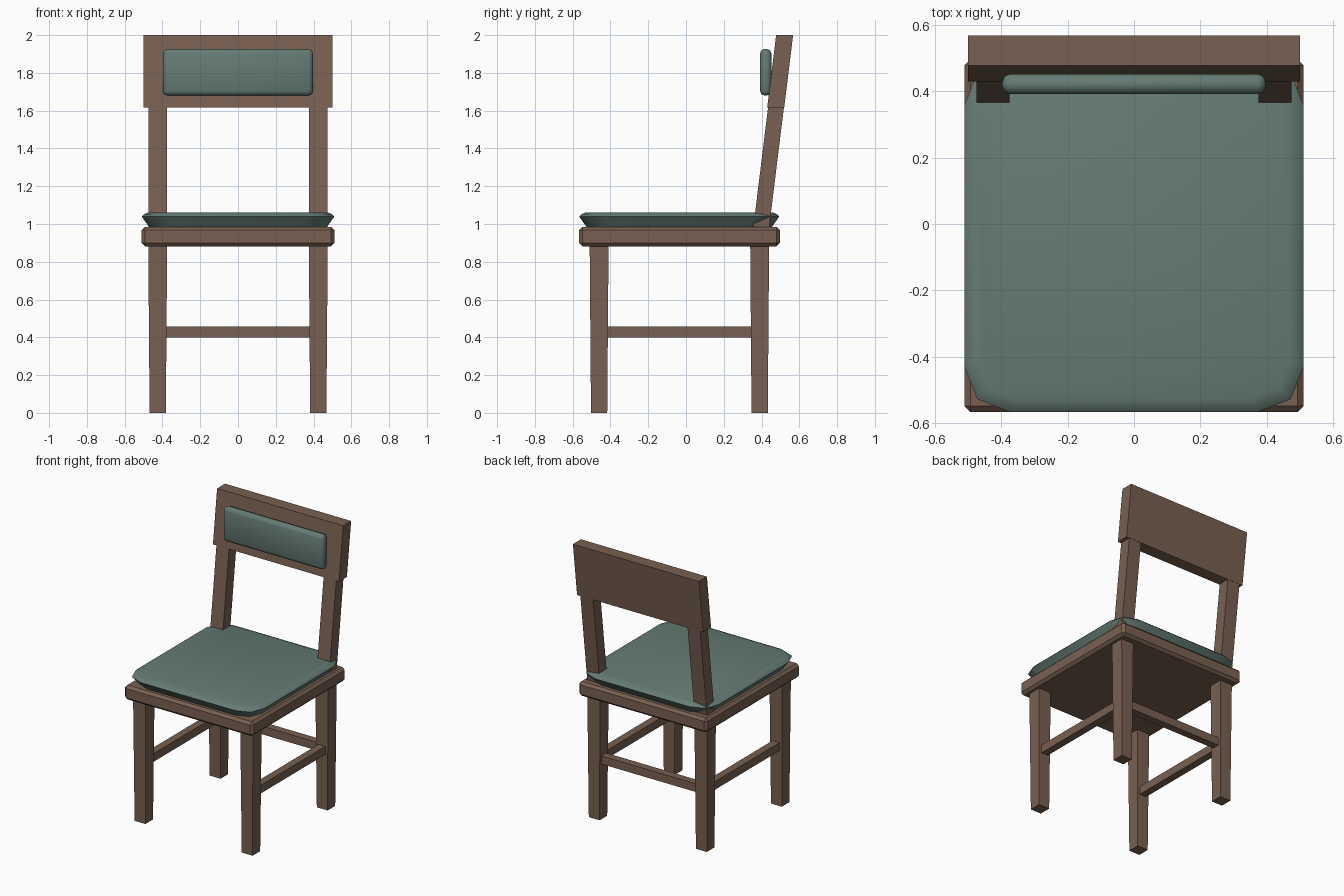
import bpy, bmesh

cube = bpy.data.objects.get("Cube")
if cube:
    bpy.data.objects.remove(cube, do_unlink=True)


def material(name, rgb):
    mat = bpy.data.materials.new(name)
    mat.use_nodes = True
    mat.diffuse_color = (*rgb, 1)
    mat.node_tree.nodes["Principled BSDF"].inputs["Base Color"].default_value = (*rgb, 1)
    return mat


WOOD = material("brown wood", (0.19, 0.118, 0.083))
FABRIC = material("green fabric", (0.13, 0.2, 0.172))


def finish(name, bm, mat, smooth=False):
    bmesh.ops.recalc_face_normals(bm, faces=bm.faces)
    for f in bm.faces:
        f.smooth = smooth
    mesh = bpy.data.meshes.new(name)
    bm.to_mesh(mesh)
    bm.free()
    mesh.materials.append(mat)
    obj = bpy.data.objects.new(name, mesh)
    bpy.context.collection.objects.link(obj)
    return obj


def box(name, x, y, z, mat=WOOD, taper=1, lean=0, bevel=0, segments=1, smooth=False):
    """Box between the (low, high) pairs; taper narrows the foot, lean shears y with height."""
    bm = bmesh.new()
    bmesh.ops.create_cube(bm, size=1)
    for v in bm.verts:
        s = taper if v.co.z < 0 else 1
        px = sum(x) / 2 + v.co.x * (x[1] - x[0]) * s
        py = sum(y) / 2 + v.co.y * (y[1] - y[0]) * s
        pz = z[0] if v.co.z < 0 else z[1]
        v.co = (px, py + lean * (pz - z[0]), pz)
    if bevel:
        bmesh.ops.bevel(bm, geom=bm.edges[:], offset=bevel, segments=segments,
                        profile=0.5, affect='EDGES')
    return finish(name, bm, mat, smooth)


# Seat board
box("seat_board", (-0.51, 0.51), (-0.567, 0.497), (0.882, 0.985), bevel=0.018)

# Legs, side stretchers and leaning back posts
LEAN = 0.123
for side, s in (("left", 1), ("right", -1)):
    x = (s * 0.425 - 0.05, s * 0.425 + 0.05)
    for end, cy in (("front", -0.46), ("back", 0.39)):
        box(f"{end}_leg_{side}", x, (cy - 0.05, cy + 0.05), (0, 0.885), taper=0.86)
    box(f"side_stretcher_{side}", (s * 0.425 - 0.027, s * 0.425 + 0.027),
        (-0.42, 0.35), (0.398, 0.457))
    box(f"back_post_{side}", x, (0.356, 0.44), (0.98, 1.64), lean=LEAN)
box("back_stretcher", (-0.385, 0.385), (0.363, 0.417), (0.398, 0.457))

# Backrest panel and its pad
box("backrest_panel", (-0.5, 0.5), (0.43, 0.52), (1.617, 2), lean=LEAN)
box("backrest_pad", (-0.397, 0.397), (0.392, 0.452), (1.68, 1.927), FABRIC,
    bevel=0.024, segments=2, smooth=True)


# Seat cushion: stacked rings with clipped corners, widest near the top
def cushion_ring(bm, inset, z):
    corner = ((0, 0.135), (0.038, 0.038), (0.135, 0))
    hx, hy, cy = 0.51 - inset, 0.53 - inset, -0.036
    k = 1 - inset * 2
    ring = []
    for sx, sy in ((1, 1), (-1, 1), (-1, -1), (1, -1)):
        points = corner if sx * sy > 0 else corner[::-1]
        for dx, dy in points:
            ring.append(bm.verts.new((sx * (hx - dx * k), cy + sy * (hy - dy * k), z)))
    return ring


bm = bmesh.new()
levels = ((0.04, 0.983), (0.0, 1.04), (0.012, 1.052), (0.038, 1.062))
rings = [cushion_ring(bm, *level) for level in levels]
for low, high in zip(rings, rings[1:]):
    for i in range(len(low)):
        j = (i + 1) % len(low)
        bm.faces.new((low[i], low[j], high[j], high[i]))
bm.faces.new(rings[0][::-1])
bm.faces.new(rings[-1])
cushion = finish("seat_cushion", bm, FABRIC, True)

# Smooth the cushion while keeping its lower rim crisp
bpy.ops.object.select_all(action='DESELECT')
cushion.select_set(True)
bpy.context.view_layer.objects.active = cushion
bpy.ops.object.shade_smooth_by_angle(angle=0.8)
